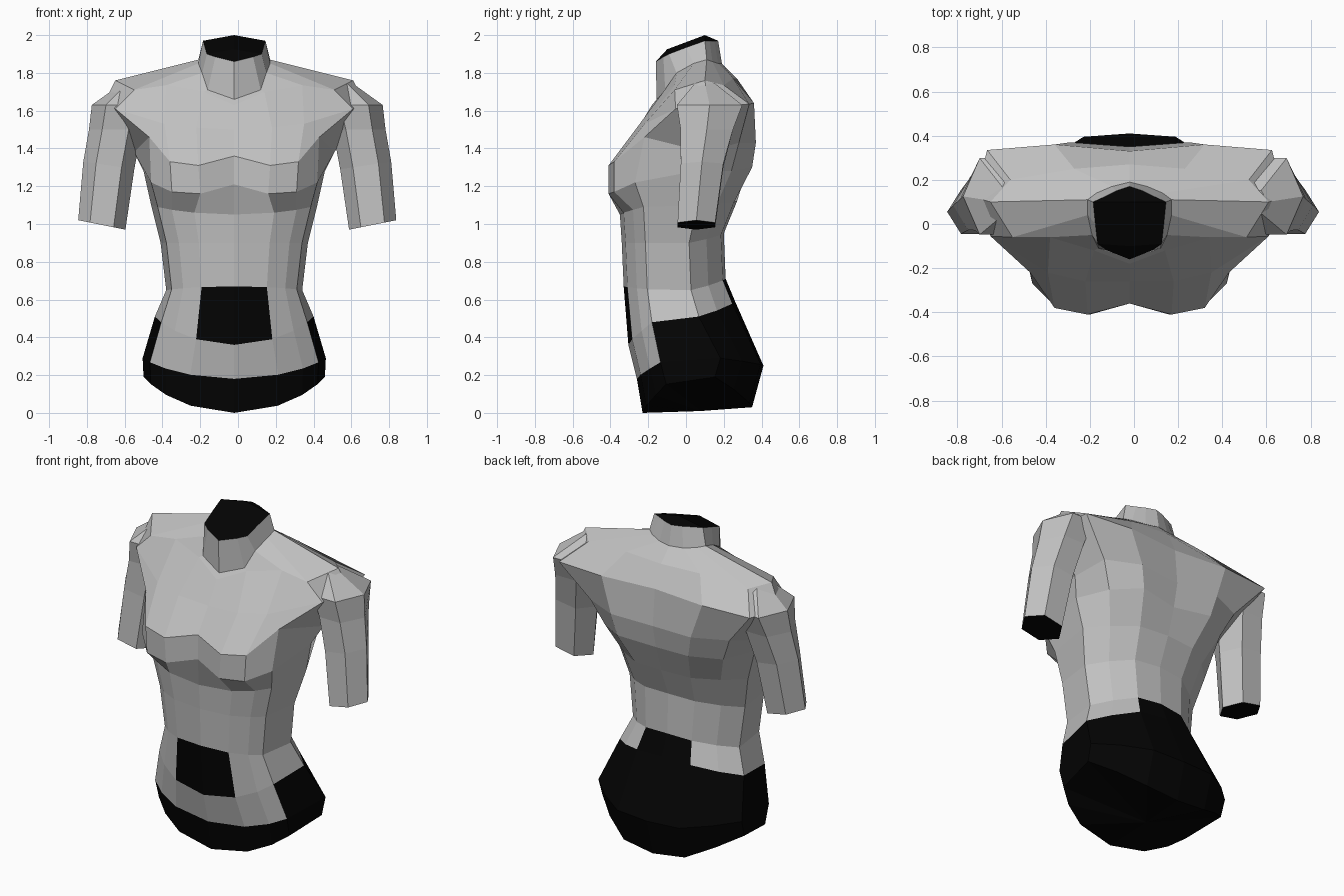
import bpy, bmesh, math
from mathutils import Vector

if "Cube" in bpy.data.objects:
    bpy.data.objects.remove(bpy.data.objects["Cube"], do_unlink=True)

LIGHT, DARK = 0, 1


def make_material(name, value):
    mat = bpy.data.materials.new(name)
    mat.use_nodes = True
    colour = (value, value, value, 1)
    mat.diffuse_color = colour
    mat.node_tree.nodes["Principled BSDF"].inputs["Base Color"].default_value = colour
    return mat


MATERIALS = [make_material("light_grey", 0.53), make_material("black", 0.001)]


def add_mirrored(name, bm, centre_x):
    """Turn a left half into an object mirrored across its centre."""
    mesh = bpy.data.meshes.new(name)
    bm.to_mesh(mesh)
    bm.free()
    for mat in MATERIALS:
        mesh.materials.append(mat)
    obj = bpy.data.objects.new(name, mesh)
    obj.location.x = centre_x
    bpy.context.collection.objects.link(obj)
    mirror = obj.modifiers.new("mirror", "MIRROR")
    mirror.merge_threshold = 0.001
    return obj


def loft(bm, rings, closed, colour_rule):
    """Bridge rings from bottom to top, colouring each face by band and column."""
    loops = [[bm.verts.new(p) for p in ring] for ring in rings]
    count = len(loops[0])
    for band, (low, high) in enumerate(zip(loops, loops[1:])):
        for col in range(count if closed else count - 1):
            nxt = (col + 1) % count
            face = bm.faces.new((low[col], low[nxt], high[nxt], high[col]))
            face.material_index = colour_rule(band, col)
    return loops


# Half outline of the trunk: front centre, front, chamfer, flank,
# side, rear flank, back, back centre
WIDTH_SHARE = (0, 0.48, 0.75, 0.92, 1, 0.75, 0.43, 0)
SIDE_SHARE = (0, 0.2, 0.5, 0.8, 1, 0.6, 0.15, 0)
FRONT_INSET = (0, 0.02, 0.07, 0.125)


def trunk_ring(width, front, back, z_front, z_side, z_back):
    depths = [front + d for d in FRONT_INSET]
    depths += [front + (back - front) * t for t in (0.66, 0.83)]
    depths += [back - 0.015, back]
    ring = []
    for i, (share, y, side) in enumerate(zip(WIDTH_SHARE, depths, SIDE_SHARE)):
        end = z_front if i < 4 else z_back
        ring.append((width * share, y, end + (z_side - end) * side))
    return ring


# Hips and waist
rings = [trunk_ring(*values) for values in (
    (0.48, -0.23, 0.35, 0.00, 0.19, 0.03),
    (0.485, -0.26, 0.41, 0.18, 0.29, 0.25),
    (0.42, -0.305, 0.26, 0.36, 0.51, 0.59),
    (0.36, -0.33, 0.21, 0.67, 0.65, 0.71),
    (0.39, -0.34, 0.20, 0.90, 0.90, 0.95),
    (0.44, -0.35, 0.27, 1.05, 1.10, 1.12),
)]

# Chest: lower edge, upper edge, then the slope out to the shoulders
rings += [
    [(0, -.36, 1.21), (.18, -.41, 1.16), (.33, -.38, 1.17), (.44, -.27, 1.22),
     (.48, .05, 1.28), (.4, .24, 1.28), (.24, .35, 1.3), (0, .32, 1.28)],
    [(0, -.36, 1.36), (.19, -.41, 1.31), (.34, -.38, 1.33), (.45, -.22, 1.46),
     (.53, .1, 1.38), (.47, .28, 1.43), (.27, .37, 1.43), (0, .35, 1.42)],
    [(0, -.26, 1.5), (.2, -.26, 1.51), (.37, -.22, 1.53), (.63, -.055, 1.61),
     (.7, .12, 1.62), (.645, .335, 1.635), (.34, .36, 1.64), (0, .33, 1.64)],
]

# Shoulder tops, neck base and neck rim
rings += [
    [(0, -.18, 1.63), (.16, -.12, 1.7), (.36, -.06, 1.735), (.53, -.06, 1.71),
     (.63, .1, 1.76), (.54, .2, 1.735), (.25, .25, 1.77), (0, .27, 1.77)],
    [(0, -.155, 1.66), (.14, -.11, 1.71), (.17, -.05, 1.8), (.19, .04, 1.85),
     (.19, .11, 1.87), (.15, .14, 1.86), (.08, .17, 1.85), (0, .19, 1.85)],
    [(0, -.16, 1.86), (.1, -.12, 1.885), (.145, -.09, 1.9), (.155, 0, 1.935),
     (.165, .1, 1.97), (.11, .125, 1.97), (.06, .15, 1.97), (0, .17, 1.97)],
]


def trunk_colour(band, col):
    if band == 0:
        return DARK
    if band == 1:
        return LIGHT if col < 3 else DARK
    if band == 2:
        return DARK if col in (0, 6) else LIGHT
    return LIGHT


bm = bmesh.new()
loops = loft(bm, rings, False, trunk_colour)

# Neck cut, raised along the middle
rim = loops[-1]
crest_front = bm.verts.new((0, -0.1, 1.925))
crest_back = bm.verts.new((0, 0.1, 2.0))
for corners in ((*rim[:3], crest_front), (crest_front, *rim[2:5], crest_back),
                (crest_back, *rim[4:])):
    bm.faces.new(corners).material_index = DARK

# Underside
base = bm.verts.new((0, 0.08, 0.01))
for a, b in zip(loops[0], loops[0][1:]):
    bm.faces.new((base, b, a)).material_index = DARK
add_mirrored("torso", bm, -0.02)


# Upper arms: six-sided tubes, tilted at the cut and closing over the shoulder
def arm_ring(x, y, z, rx, ry, tilt):
    ring = []
    for i in range(6):
        angle = math.tau * i / 6
        c, s = math.cos(angle), math.sin(angle)
        ring.append(Vector((x + rx * c, y + ry * s, z + tilt * c)))
    return ring


bm = bmesh.new()
loops = loft(bm, [arm_ring(*values) for values in (
    (0.717, 0.055, 0.995, 0.125, 0.115, 0.025),
    (0.68, 0.085, 1.31, 0.135, 0.13, 0.02),
    (0.645, 0.11, 1.50, 0.14, 0.16, 0.0),
    (0.62, 0.125, 1.63, 0.15, 0.2, 0.0),
    (0.55, 0.1, 1.745, 0.06, 0.06, 0.0),
)], True, lambda band, col: LIGHT)
bm.faces.new(list(reversed(loops[0]))).material_index = DARK
bm.faces.new(loops[-1])
add_mirrored("upper_arms", bm, -0.004)
